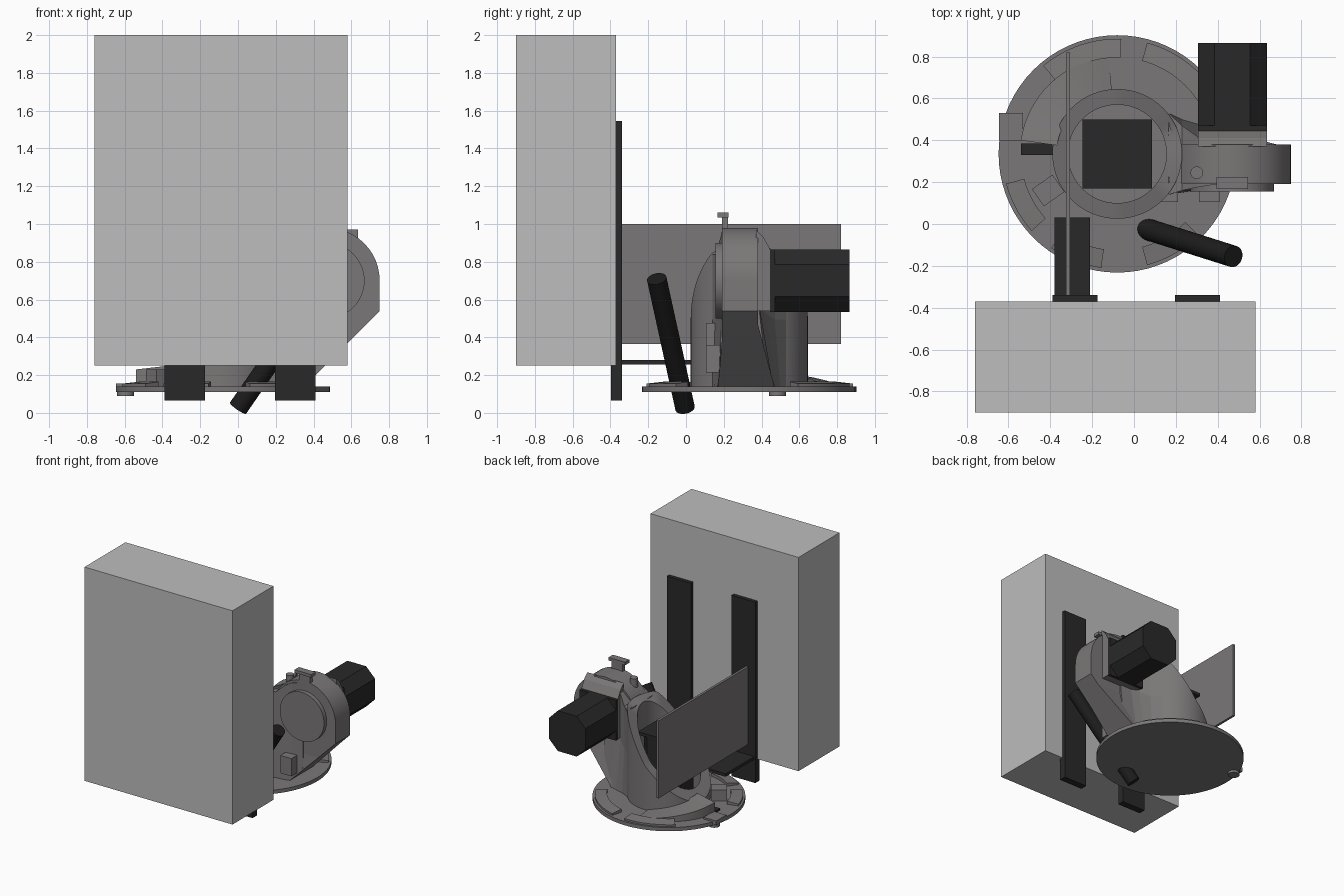
import bpy, bmesh
from math import sin, cos, pi, radians, sqrt
from mathutils import Vector, Matrix

cube = bpy.data.objects.get("Cube")
if cube:
    bpy.data.objects.remove(cube, do_unlink=True)


def material(name, colour):
    m = bpy.data.materials.new(name)
    m.use_nodes = True
    m.diffuse_color = (*colour, 1)
    m.node_tree.nodes["Principled BSDF"].inputs["Base Color"].default_value = (*colour, 1)
    return m


LIGHT = material("light grey", (0.51, 0.51, 0.51))
GREY = material("warm grey", (0.195, 0.185, 0.185))
BLACK = material("charcoal", (0.022, 0.022, 0.022))
ROD = material("black", (0.012, 0.012, 0.012))


def finish(name, bm, mat, smooth=False):
    bmesh.ops.recalc_face_normals(bm, faces=bm.faces)
    me = bpy.data.meshes.new(name)
    bm.to_mesh(me)
    bm.free()
    me.materials.append(mat)
    ob = bpy.data.objects.new(name, me)
    bpy.context.collection.objects.link(ob)
    if smooth:
        bpy.ops.object.select_all(action='DESELECT')
        ob.select_set(True)
        bpy.context.view_layer.objects.active = ob
        bpy.ops.object.shade_smooth_by_angle(angle=radians(30))
    return ob


def loft(name, sections, mat, smooth=False, closed=False):
    """Skin equal-sized point loops; cap both ends unless closed."""
    bm = bmesh.new()
    rings = [[bm.verts.new(p) for p in s] for s in sections]
    n = len(rings[0])
    pairs = list(zip(rings, rings[1:])) + ([(rings[-1], rings[0])] if closed else [])
    for a, b in pairs:
        for i in range(n):
            j = (i + 1) % n
            bm.faces.new((a[i], a[j], b[j], b[i]))
    if not closed:
        bm.faces.new(rings[0])
        bm.faces.new(rings[-1])
    return finish(name, bm, mat, smooth)


def box(name, x, y, z, mat, turn=0):
    bm = bmesh.new()
    bmesh.ops.create_cube(bm, size=1)
    lo, hi = Vector((x[0], y[0], z[0])), Vector((x[1], y[1], z[1]))
    bm.transform(Matrix.Translation((lo + hi) / 2) @ Matrix.Rotation(radians(turn), 4, 'Z')
                 @ Matrix.Diagonal((*(hi - lo), 1)))
    return finish(name, bm, mat)


def rod(name, a, b, r, mat, seg=40):
    a, b = Vector(a), Vector(b)
    bm = bmesh.new()
    bmesh.ops.create_cone(bm, cap_ends=True, segments=seg, radius1=r, radius2=r, depth=(b - a).length)
    bm.transform(Matrix.Translation((a + b) / 2) @ (b - a).to_track_quat('Z', 'Y').to_matrix().to_4x4())
    return finish(name, bm, mat, True)


def polar(r, a, z):
    return (CX + r * cos(a), CY + r * sin(a), z)


def arc_band(name, r0, r1, a0, a1, z0, top, mat):
    """Curved strip on the base; top maps 0..1 along it to (inner, outer) height."""
    secs = []
    for i in range(17):
        t = i / 16
        a = radians(a0 + (a1 - a0) * t)
        hi_in, hi_out = top(t)
        secs.append([polar(r0, a, z0), polar(r1, a, z0), polar(r1, a, hi_out), polar(r0, a, hi_in)])
    return loft(name, secs, mat, True)


def motor(name, length, place):
    """Square motor with chamfered corners behind a thin square flange."""
    h, c = 0.165, 0.085
    outline = [(h, c), (c, h), (-c, h), (-h, c), (-h, -c), (-c, -h), (c, -h), (h, -c)]
    loft(name, [[place(u, v, w) for u, v in outline] for w in (0, length)], BLACK)
    sq = [(h, h), (-h, h), (-h, -h), (h, -h)]
    loft(name + "_flange", [[place(u, v, w) for u, v in sq] for w in (0, 0.025)], BLACK)


CX, CY = -0.08, 0.335     # column axis
HX, HZ = 0.47, 0.70       # head axis

# Cabinet and its two mounting rails
box("cabinet", (-0.76, 0.58), (-0.90, -0.37), (0.25, 2.0), LIGHT)
for side, x in (("right", (-0.39, -0.175)), ("left", (0.195, 0.41))):
    box(side + "_rail", x, (-0.375, -0.34), (0.065, 1.545), BLACK)
    box(side + "_rail_foot", x, (-0.397, -0.37), (0.065, 0.25), BLACK)
box("rail_arm", (-0.38, -0.21), (-0.35, 0.03), (0.255, 0.28), BLACK)

# Upright side panel
box("side_panel", (-0.325, -0.305), (-0.34, 0.82), (0.365, 1.0), GREY)

# Round base with raised rim strips and small blocks
rod("base_disc", (CX, CY, 0.11), (CX, CY, 0.14), 0.567, GREY, 72)
for i, (a, b) in enumerate(((28, 75), (88, 130), (195, 222), (235, 262), (285, 315))):
    arc_band("base_ridge_%d" % i, 0.46, 0.55, a, b, 0.135, lambda t: (0.165, 0.155), GREY)
arc_band("base_apron", 0.29, 0.465, 95, 172, 0.13, lambda t: (0.15 + 0.1 * t, 0.145 + 0.085 * t), GREY)
box("base_slot", (-0.54, -0.39), (0.33, 0.385), (0.14, 0.155), BLACK)
box("base_block", (-0.47, -0.35), (0.11, 0.21), (0.14, 0.23), GREY, 35)
box("base_tab", (-0.645, -0.53), (0.40, 0.53), (0.12, 0.155), GREY)
rod("base_foot", (-0.595, 0.485, 0.09), (-0.595, 0.485, 0.13), 0.045, GREY, 24)


# Hollow column with a rim that climbs towards the head
def rim(x):
    d = x - CX
    return 0.5 + d * (1.45 if d > 0 else 1.0)


R_OUT, R_IN = 0.31, 0.235
secs = []
for i in range(64):
    a = 2 * pi * i / 64
    z_out = min(rim(CX + R_OUT * cos(a)), 0.86)
    z_in = min(rim(CX + R_IN * cos(a)), 0.86)
    secs.append([polar(R_OUT, a, 0.13), polar(R_OUT, a, z_out), polar(R_IN, a, z_in), polar(R_IN, a, 0.13)])
loft("column", secs, GREY, True, closed=True)
motor("column_motor", 0.53, lambda u, v, w: (CX + u, CY + v, 0.68 - w))

# Fairing that narrows from the column to the head: x, low y span, high y span
secs = []
for x, low, high in ((0.165, (0.14, 0.53), (0.14, 0.53)), (0.23, (0.15, 0.50), (0.16, 0.47)),
                     (0.30, (0.16, 0.48), (0.175, 0.42)), (0.36, (0.17, 0.46), (0.185, 0.39)),
                     (0.46, (0.18, 0.42), (0.19, 0.38))):
    z0 = max(0.13, x - 0.21)
    z1 = HZ + sqrt(max(0.28 ** 2 - (x - HX) ** 2, 0.025))
    zm = 0.5 * (z0 + z1)
    secs.append([(x, low[0], z0), (x, low[1], z0), (x, high[1], zm),
                 (x, high[1], z1 - 0.02), (x, high[0], z1 - 0.02), (x, high[0], zm)])
loft("neck_fairing", secs, GREY)

# Head: round top running down into a sloped leg
arc = [(HX + 0.28 * cos(pi * i / 24), HZ + 0.28 * sin(pi * i / 24)) for i in range(25)]
profile = arc + [(0.19, 0.13), (0.34, 0.13), (0.75, 0.54)]
loft("head", [[(x, y, z) for x, z in profile] for y in (0.19, 0.38)], GREY, True)
loft("leg_gusset", [[(0.25, y0, 0.13), (0.34, y0, 0.13), (0.72, 0.2, 0.51), (0.45, 0.2, 0.51)]
                    if y0 < 0.3 else
                    [(0.25, y0, 0.13), (0.34, y0, 0.13), (0.72, 0.37, 0.51), (0.45, 0.37, 0.51)]
                    for y0 in (0.17, 0.47)], GREY)
rod("head_cap", (HX, 0.155, HZ), (HX, 0.2, HZ), 0.2, GREY, 56)
side = [(0.37, 0.54), (0.37, 0.97), (0.41, 0.93), (0.445, 0.868), (0.445, 0.54)]
loft("motor_mount", [[(x, y, z) for y, z in side] for x in (0.305, 0.635)], GREY)
motor("head_motor", 0.42, lambda u, v, w: (HX + u, 0.445 + w, HZ + v))

# Fittings on the head
box("top_lug_stem", (0.42, 0.52), (0.19, 0.222), (0.96, 1.045), GREY)
box("top_lug_cap", (0.395, 0.545), (0.168, 0.225), (1.035, 1.06), GREY)
rod("top_boss", (0.30, 0.245, 0.86), (0.30, 0.245, 0.97), 0.03, GREY, 24)
box("front_clip", (0.31, 0.41), (0.105, 0.2), (0.215, 0.36), GREY)
box("front_clip_tab", (0.13, 0.21), (0.105, 0.2), (0.36, 0.475), GREY)

# Slanted lever
rod("lever", (0.0, -0.005, 0.025), (0.475, -0.155, 0.71), 0.052, ROD, 32)
